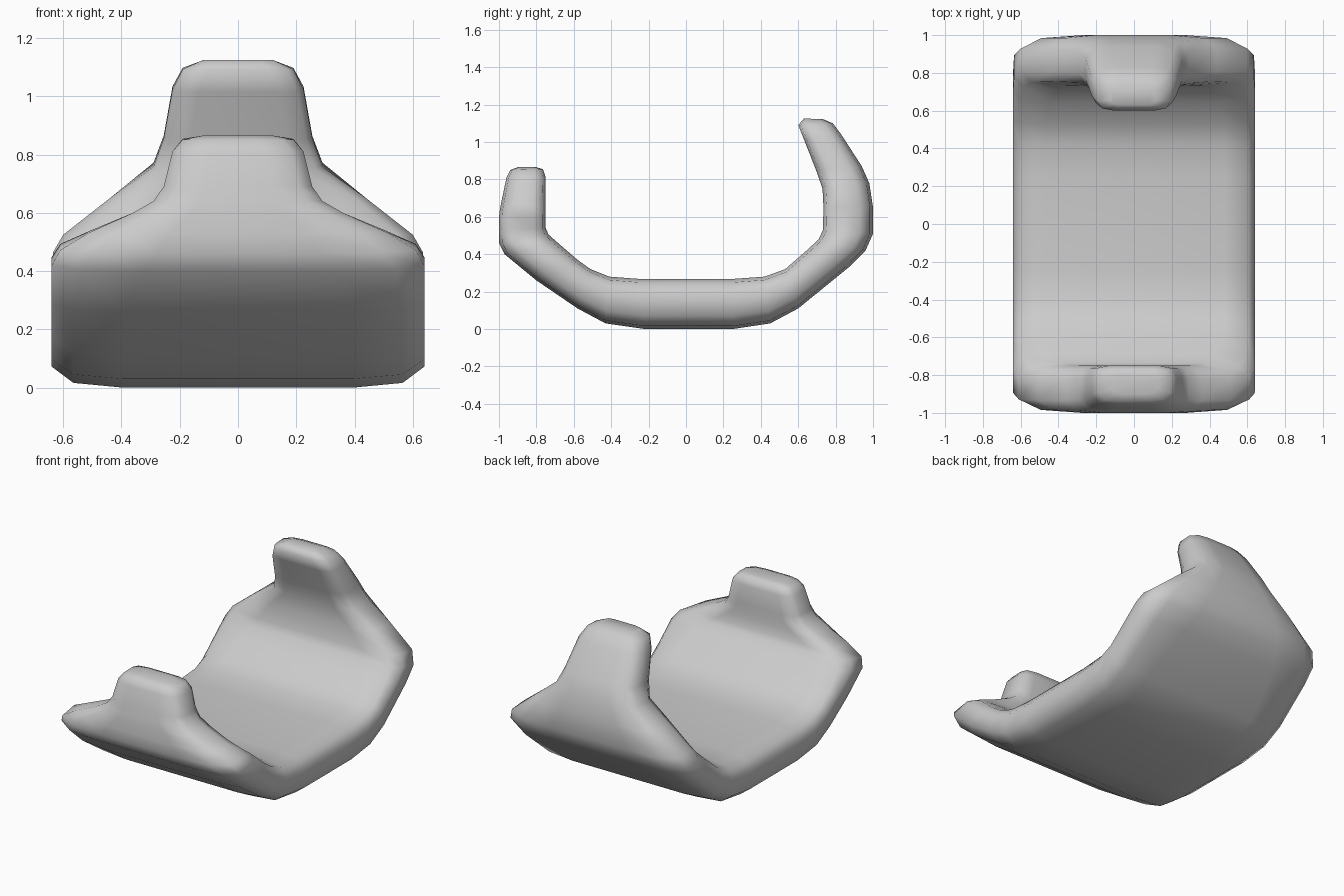
import bpy, bmesh

# Stations along the band: outer y, outer z, inner y, inner z, half width, corner size
stations = [
    # front tab
    (-.90, .865, -.80, .865, .12, .6), (-.94, .85, -.765, .855, .19, 1),
    (-.96, .81, -.75, .81, .225, 1), (-.985, .69, -.75, .69, .255, 1),
    (-.995, .64, -.75, .64, .29, 1.1),
    # front shoulder and wall
    (-1, .60, -.75, .60, .36, 1.2), (-1, .53, -.75, .54, .51, 1.4),
    (-1, .46, -.735, .505, .61, 1.6), (-.97, .40, -.69, .465, .64, 1.3),
    (-.80, .26, -.58, .37, .64, 1), (-.58, .11, -.51, .32, .64, 1),
    # floor
    (-.43, .03, -.41, .28, .64, 1), (-.22, 0, -.25, .268, .64, 1),
    (.25, 0, .25, .268, .64, 1), (.45, .03, .42, .28, .64, 1),
    # back wall and shoulder
    (.60, .11, .53, .32, .64, 1), (.87, .33, .645, .42, .64, 1.2),
    (.96, .42, .71, .48, .635, 1.4), (1, .51, .732, .53, .60, 1.5),
    (1, .65, .735, .65, .44, 1.3), (.98, .78, .73, .75, .29, 1.1),
    # back hooked tab
    (.94, .87, .695, .85, .255, 1), (.83, 1.04, .63, 1.015, .225, 1),
    (.785, 1.10, .60, 1.09, .19, 1), (.73, 1.123, .63, 1.125, .12, .6),
]

# Rounded half section: inset from the side edge, position from outer (0) to inner (1)
corner = [(.26, 0), (.08, .06), (0, .27), (0, .73), (.04, .93), (.17, 1)]


def section(bm, oy, oz, iy, iz, w, r):
    scale = r * min(1, .3 + w)
    half = []
    for inset, t in corner:
        x = max(w - inset * scale, w * .45)
        half.append((x, oy + (iy - oy) * t, oz + (iz - oz) * t))
    pts = half + [(-x, y, z) for x, y, z in reversed(half)]
    return [bm.verts.new(p) for p in pts]


bm = bmesh.new()
rings = [section(bm, *s) for s in stations]
n = len(rings[0])
for a, b in zip(rings, rings[1:]):
    for i in range(n):
        j = (i + 1) % n
        bm.faces.new((a[i], a[j], b[j], b[i]))
# Close both tab tips
bm.faces.new(rings[0])
bm.faces.new(rings[-1])
bmesh.ops.recalc_face_normals(bm, faces=bm.faces)
for f in bm.faces:
    f.smooth = True

mesh = bpy.data.meshes.new("curved_cradle")
bm.to_mesh(mesh)
bm.free()
cradle = bpy.data.objects.new("curved_cradle", mesh)
bpy.context.collection.objects.link(cradle)
